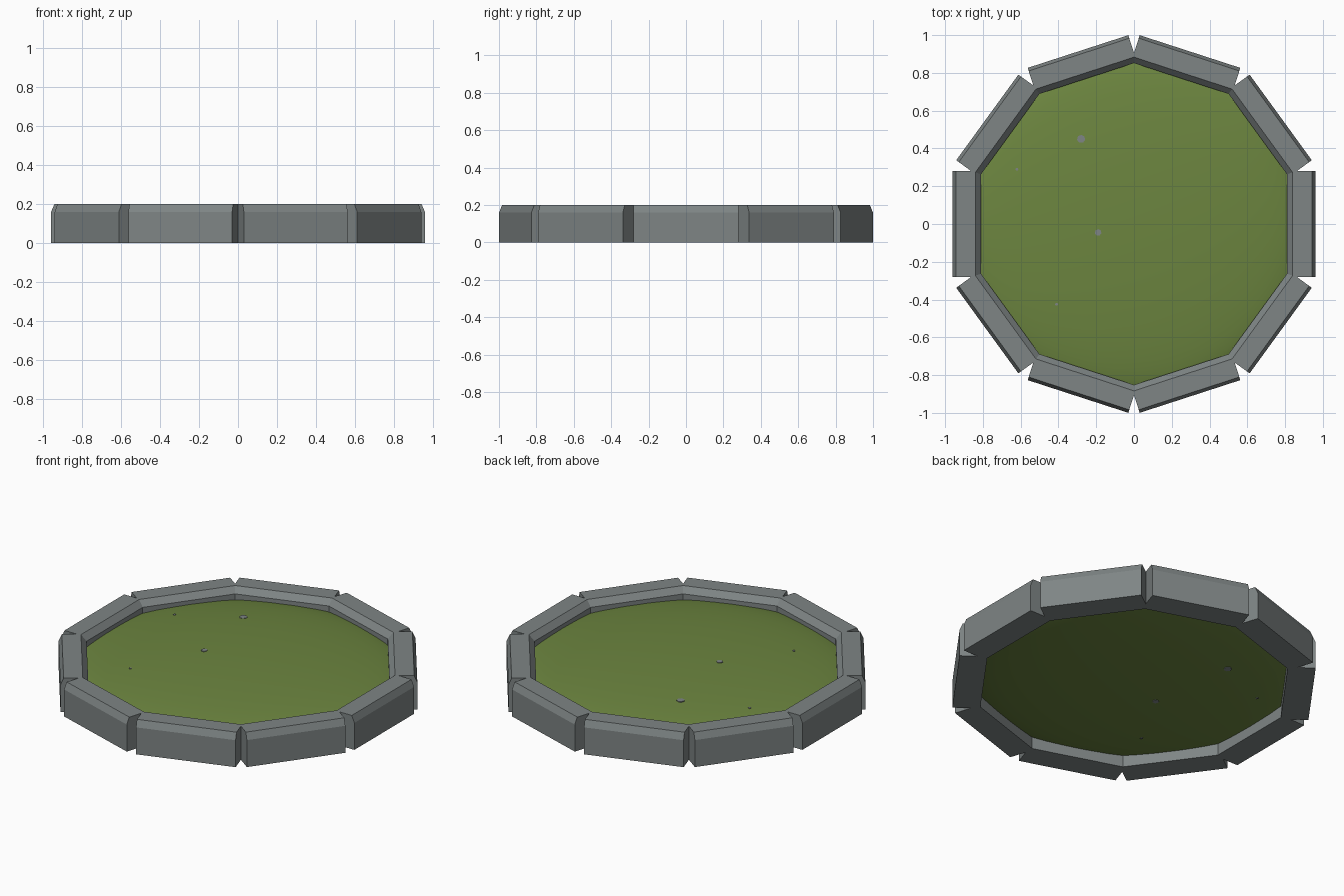
import bpy, bmesh, math
from mathutils import Matrix

if "Cube" in bpy.data.objects:
    bpy.data.objects.remove(bpy.data.objects["Cube"])


def material(name, rgb):
    m = bpy.data.materials.new(name)
    m.diffuse_color = (*rgb, 1)
    m.use_nodes = True
    m.node_tree.nodes["Principled BSDF"].inputs["Base Color"].default_value = m.diffuse_color
    return m


stone = material("grey stone", (0.21, 0.235, 0.235))
grass = material("grass green", (0.15, 0.235, 0.05))


def add_object(name, bm, mat, smooth=False):
    bmesh.ops.recalc_face_normals(bm, faces=bm.faces)
    for f in bm.faces:
        f.smooth = smooth
    me = bpy.data.meshes.new(name)
    bm.to_mesh(me)
    bm.free()
    me.materials.append(mat)
    ob = bpy.data.objects.new(name, me)
    bpy.context.collection.objects.link(ob)
    return ob


# Ring of ten chamfered stone blocks: radial profile extruded along the tangent
profile = [(0.81, 0), (0.96, 0), (0.96, 0.16), (0.943, 0.2), (0.84, 0.2), (0.81, 0.165)]
half_length = 0.28
for i in range(10):
    bm = bmesh.new()
    face = bm.faces.new([bm.verts.new((r, -half_length, z)) for r, z in profile])
    ext = bmesh.ops.extrude_face_region(bm, geom=[face])
    verts = [v for v in ext["geom"] if isinstance(v, bmesh.types.BMVert)]
    bmesh.ops.translate(bm, verts=verts, vec=(0, 2 * half_length, 0))
    bm.transform(Matrix.Rotation(math.radians(36 * i), 4, 'Z'))
    add_object(f"stone_block_{i + 1}", bm, stone)

# Gently domed grass: a flattened sphere held inside the ring
R, H, MID = 0.9, 0.095, 0.1
bm = bmesh.new()
bmesh.ops.create_icosphere(bm, subdivisions=4, radius=1)
bm.transform(Matrix.Translation((0, 0, MID)) @ Matrix.Diagonal((R, R, H, 1)))
add_object("grass_mound", bm, grass, smooth=True)

# Small pebbles just breaking the surface, above and below
pebbles = [(-0.28, 0.45, 0.022), (-0.19, -0.045, 0.018), (-0.62, 0.29, 0.008), (-0.41, -0.425, 0.008)]
for i, (x, y, size) in enumerate(pebbles):
    h = H * math.sqrt(1 - (x * x + y * y) / R ** 2)
    bm = bmesh.new()
    bmesh.ops.create_cone(bm, cap_ends=True, segments=7, radius1=size, radius2=size, depth=2 * h + 0.006)
    bm.transform(Matrix.Translation((x, y, MID)))
    add_object(f"pebble_{i + 1}", bm, stone)
